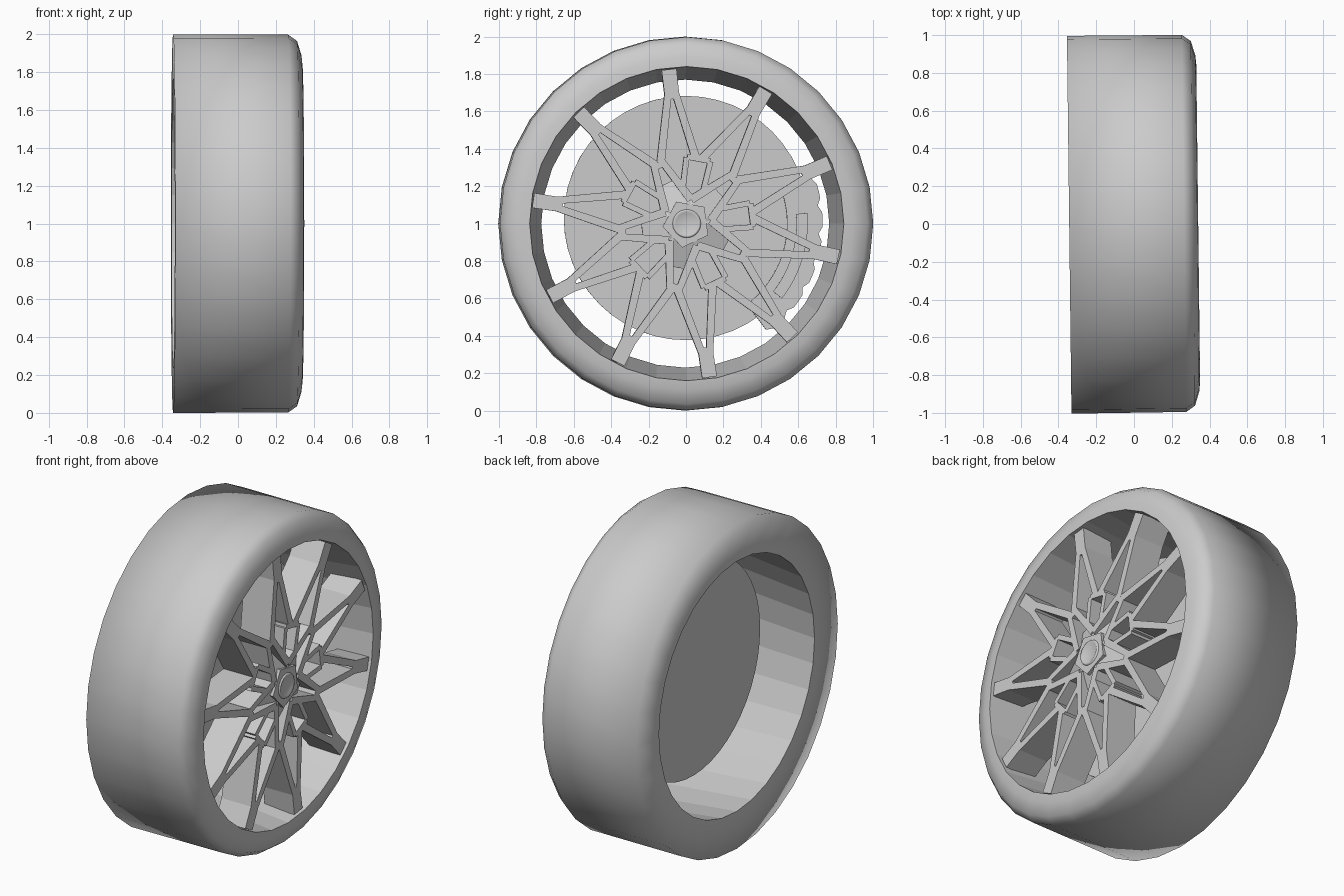
import bpy, bmesh
from math import sin, cos, radians
from mathutils import Vector

if "Cube" in bpy.data.objects:
    bpy.data.objects.remove(bpy.data.objects["Cube"])

TILT = 0.012         # slight toe angle of the whole wheel
CZ = 1.0
BASE = 97.5          # angle of the first spoke, seen from +x
FRONT = 0.325        # flat front plane of the spokes


def finish(bm, name, smooth):
    bmesh.ops.recalc_face_normals(bm, faces=bm.faces)
    me = bpy.data.meshes.new(name)
    bm.to_mesh(me)
    bm.free()
    ob = bpy.data.objects.new(name, me)
    bpy.context.collection.objects.link(ob)
    ob.rotation_euler.z = TILT
    for p in me.polygons:
        p.use_smooth = smooth
    return ob


def polar(r, deg, x=0.0, cz=CZ):
    a = radians(deg)
    return Vector((x, r * cos(a), cz + r * sin(a)))


def lathe(bm, profile, n, start=90, cz=CZ):
    """Revolve (x, radius) points about the axle; radius 0 makes a pole."""
    rings = []
    for x, r in profile:
        if r == 0:
            rings.append([bm.verts.new((x, 0, cz))] * n)
        else:
            rings.append([bm.verts.new(polar(r, start + 360 * i / n, x, cz)) for i in range(n)])
    for a, b in zip(rings, rings[1:]):
        for i in range(n):
            j = (i + 1) % n
            bm.faces.new(list(dict.fromkeys([a[i], a[j], b[j], b[i]])))


def bar(bm, p, q, w0, w1, depth=0.2, x0=FRONT, x1=FRONT):
    """Prism between two (y, z) points, tapering in width."""
    p, q = Vector(p), Vector(q)
    d = (q - p).normalized()
    n = Vector((-d.y, d.x))
    pts = [p + n * w0 / 2, q + n * w1 / 2, q - n * w1 / 2, p - n * w0 / 2]
    front = [bm.verts.new((x, v.x, CZ + v.y)) for x, v in zip((x0, x1, x1, x0), pts)]
    back = [bm.verts.new((FRONT - depth, v.x, CZ + v.y)) for v in pts]
    bm.faces.new(front)
    bm.faces.new(back[::-1])
    for i in range(4):
        j = (i + 1) % 4
        bm.faces.new((front[j], front[i], back[i], back[j]))


def yz(r, deg, off=0.0):
    a = radians(deg)
    return (r * cos(a) - off * sin(a), r * sin(a) + off * cos(a))


# tyre: smooth outer skin, rounded on the outboard side
bm = bmesh.new()
lathe(bm, [(-0.343, 0.77), (-0.343, 1.0), (0.265, 0.998), (0.312, 0.965),
           (0.335, 0.89), (0.34, 0.84)], 32)
finish(bm, "tyre", True)

# rim barrel: flat-sided tapering sleeve
bm = bmesh.new()
lathe(bm, [(0.34, 0.84), (-0.343, 0.77)], 32)
finish(bm, "rim_barrel", False).data.flip_normals()

# spokes: ten forked bars joined at nodes between them (slightly uneven fan)
bm = bmesh.new()
for k in range(10):
    a = BASE + 36 * k
    t = a - 2.5 * cos(radians(a - 30))
    bar(bm, yz(0.67, t), yz(0.83, t), 0.078, 0.08)
    for s in (-1, 1):
        bar(bm, yz(0.355, a + 15.5 * s), yz(0.70, t, 0.02 * s), 0.044, 0.038)
# star of rails round the hub, with five framed windows
for k in range(5):
    b = BASE - 18 + 72 * k
    bar(bm, yz(0.352, b, -0.062), yz(0.352, b, 0.062), 0.03, 0.03)
    for s in (-1, 1):
        bar(bm, yz(0.13, b), yz(0.355, b + 32 * s), 0.045, 0.036)
        bar(bm, yz(0.18, b, 0.055 * s), yz(0.35, b, 0.065 * s), 0.03, 0.03)
    # arm between neighbouring rails, sloping down away from the hub
    bar(bm, yz(0.08, b + 36), yz(0.24, b + 36), 0.16, 0.09, 0.18, FRONT - 0.005, FRONT - 0.06)
    bar(bm, yz(0.345, b + 36, -0.035), yz(0.345, b + 36, 0.035), 0.035, 0.035)
finish(bm, "spokes", False)

# hub: five-sided boss running back to the disc
bm = bmesh.new()
lathe(bm, [(-0.03, 0), (-0.03, 0.13), (FRONT, 0.13), (FRONT, 0)], 5, start=BASE + 18)
finish(bm, "hub", False)

# centre cap with low raised lip
bm = bmesh.new()
lathe(bm, [(0.32, 0.078), (0.333, 0.072), (0.334, 0.066), (0.329, 0.058), (0.329, 0)], 24)
finish(bm, "centre_cap", True)

# brake disc
bm = bmesh.new()
lathe(bm, [(-0.055, 0), (-0.055, 0.653), (-0.02, 0.653), (-0.02, 0)], 48, cz=1.03)
finish(bm, "brake_disc", False)


def arc_block(bm, a0, a1, r0, r1, x0, x1, n, ripple=0.0):
    """Curved block round the axle with an optional scalloped outer edge."""
    angs = [a0 + (a1 - a0) * i / n for i in range(n + 1)]
    outer = [polar(r1 - (ripple if i % 4 == 0 else 0), t, x0) for i, t in enumerate(angs)]
    inner = [polar(r0, t, x0) for t in reversed(angs)]
    f = bm.faces.new([bm.verts.new(v) for v in outer + inner])
    ext = bmesh.ops.extrude_face_region(bm, geom=[f], use_keep_orig=True)
    vs = [g for g in ext["geom"] if isinstance(g, bmesh.types.BMVert)]
    bmesh.ops.translate(bm, verts=vs, vec=(x1 - x0, 0, 0))


# caliper beside the disc, with a raised rib
bm = bmesh.new()
arc_block(bm, -53, 20, 0.54, 0.73, -0.05, 0.06, 24, 0.02)
arc_block(bm, -38, 5, 0.59, 0.65, 0.05, 0.075, 12)
finish(bm, "brake_caliper", False)
